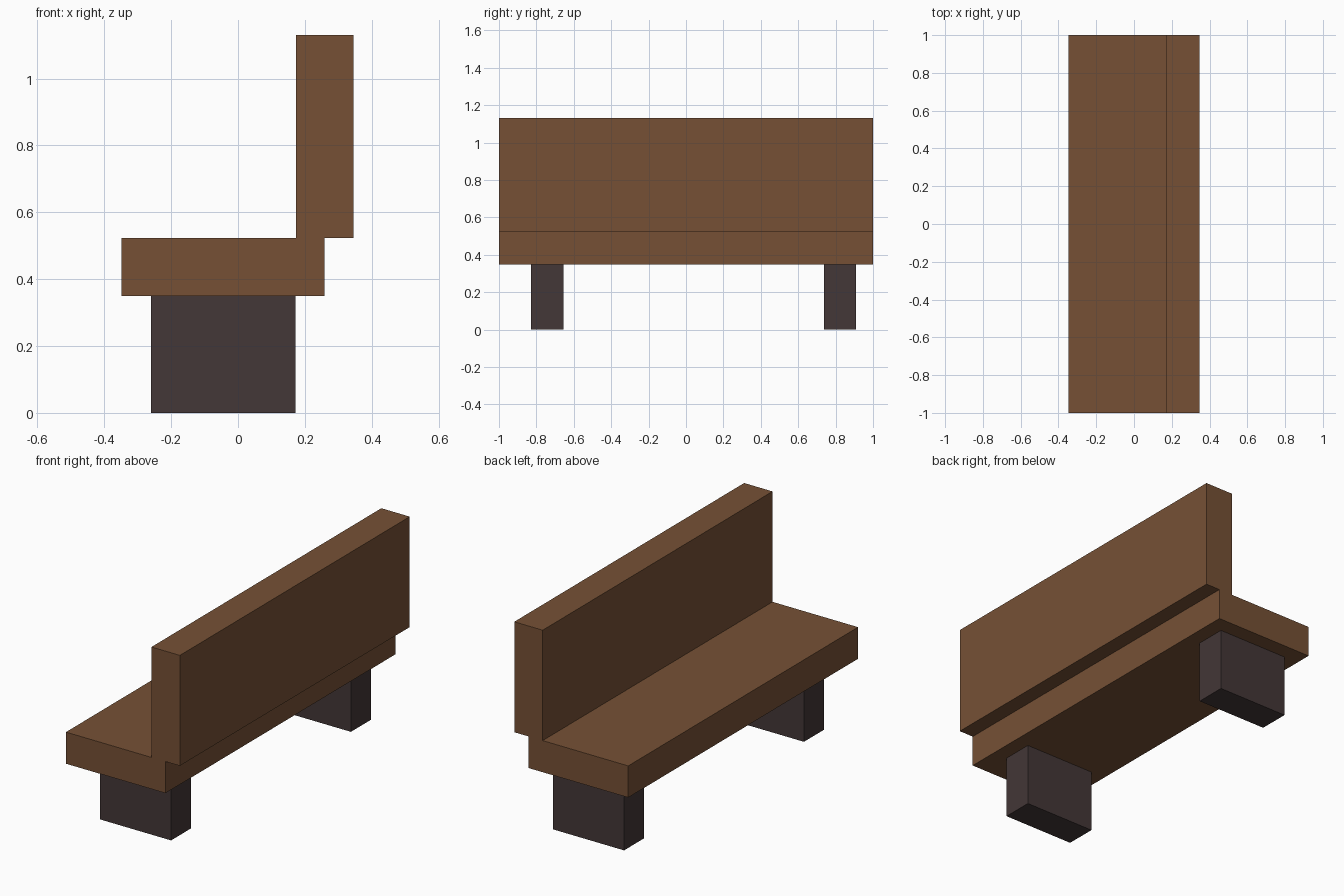
import bpy
import bmesh

cube = bpy.data.objects.get("Cube")
if cube:
    bpy.data.objects.remove(cube, do_unlink=True)


def make_material(name, colour):
    mat = bpy.data.materials.new(name)
    mat.use_nodes = True
    mat.diffuse_color = colour
    bsdf = next(n for n in mat.node_tree.nodes if n.type == 'BSDF_PRINCIPLED')
    bsdf.inputs["Base Color"].default_value = colour
    bsdf.inputs["Roughness"].default_value = 0.8
    return mat


def extrude_profile(name, profile, y0, y1, mat):
    """Extrude a closed (x, z) outline along y."""
    bm = bmesh.new()
    face = bm.faces.new([bm.verts.new((x, y0, z)) for x, z in profile])
    result = bmesh.ops.extrude_face_region(bm, geom=[face])
    moved = [v for v in result["geom"] if isinstance(v, bmesh.types.BMVert)]
    bmesh.ops.translate(bm, verts=moved, vec=(0, y1 - y0, 0))
    bmesh.ops.recalc_face_normals(bm, faces=bm.faces)
    mesh = bpy.data.meshes.new(name)
    bm.to_mesh(mesh)
    bm.free()
    mesh.materials.append(mat)
    obj = bpy.data.objects.new(name, mesh)
    bpy.context.collection.objects.link(obj)
    return obj


wood = make_material("brown wood", (0.181, 0.081, 0.036, 1))
dark = make_material("dark leg", (0.056, 0.038, 0.038, 1))

# Seat and overhanging backrest share one stepped outline
SEAT_BOTTOM, SEAT_TOP, BACK_TOP = 0.349, 0.523, 1.131
extrude_profile("seat_and_backrest", [
    (-0.348, SEAT_BOTTOM), (0.258, SEAT_BOTTOM), (0.258, SEAT_TOP),
    (0.346, SEAT_TOP), (0.346, BACK_TOP), (0.173, BACK_TOP),
    (0.173, SEAT_TOP), (-0.348, SEAT_TOP)], -1.0, 1.0, wood)

# Two block legs, slightly uneven along the bench
leg_outline = [(-0.26, 0), (0.172, 0), (0.172, SEAT_BOTTOM), (-0.26, SEAT_BOTTOM)]
for name, y0 in (("front_leg", -0.828), ("back_leg", 0.737)):
    extrude_profile(name, leg_outline, y0, y0 + 0.173, dark)
